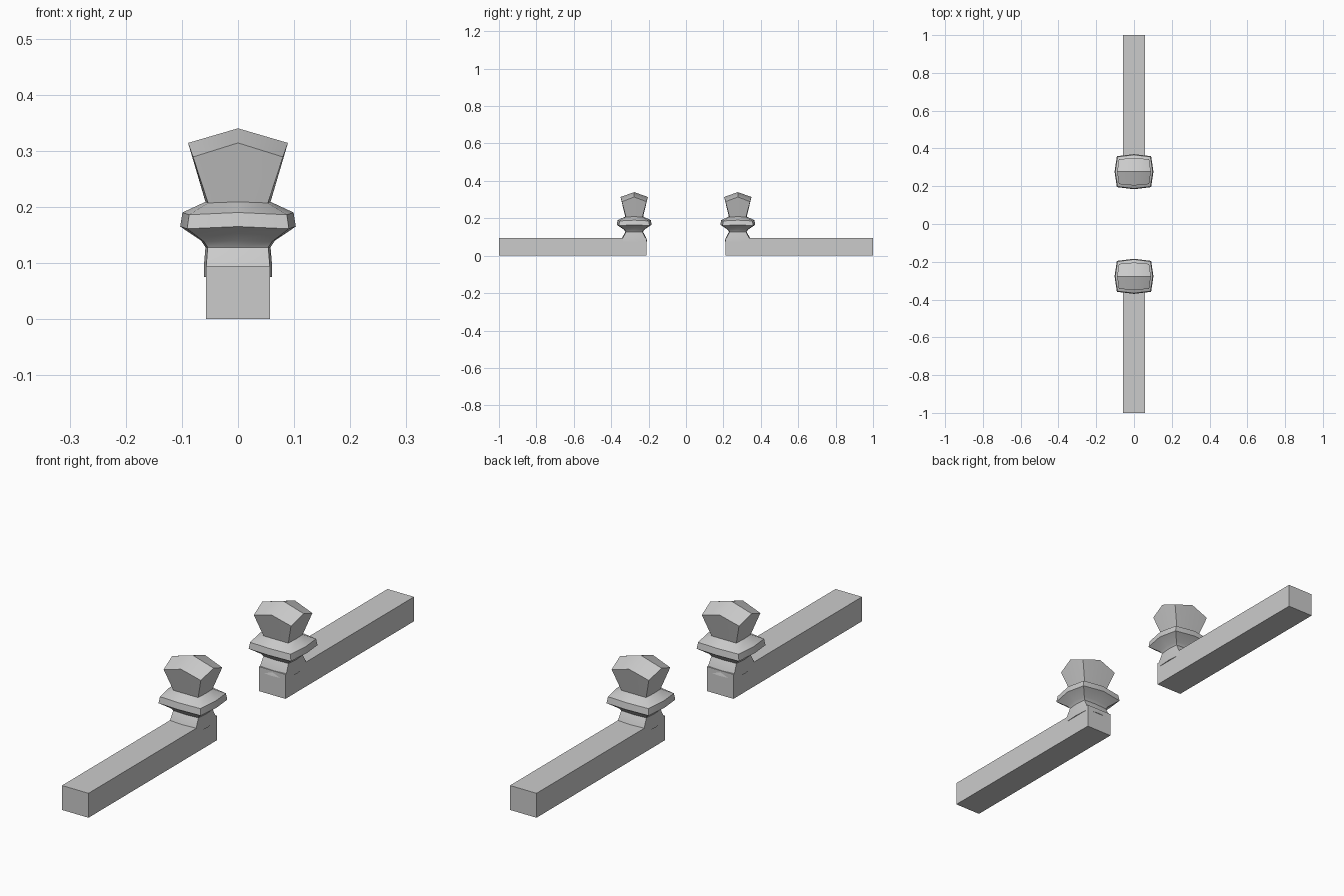
import bpy, bmesh

if "Cube" in bpy.data.objects:
    bpy.data.objects.remove(bpy.data.objects["Cube"])

# Post profile: z, half-width x, half-width y, corner shrink, corner drop
RINGS = [
    (0.075, 0.061, 0.070, 0.93, 0.0),
    (0.093, 0.061, 0.066, 0.93, 0.0),
    (0.128, 0.058, 0.047, 0.93, 0.0),
    (0.140, 0.066, 0.055, 0.92, 0.002),
    (0.165, 0.103, 0.093, 0.88, 0.004),
    (0.190, 0.099, 0.089, 0.88, 0.004),
    (0.209, 0.058, 0.048, 0.92, 0.002),
    (0.314, 0.089, 0.073, 0.90, 0.025),
]
OUTLINE = [(-1, -1), (0, -1), (1, -1), (1, 0), (1, 1), (0, 1), (-1, 1), (-1, 0)]


def finish(bm, name):
    bmesh.ops.recalc_face_normals(bm, faces=bm.faces[:])
    mesh = bpy.data.meshes.new(name)
    bm.to_mesh(mesh)
    bm.free()
    ob = bpy.data.objects.new(name, mesh)
    bpy.context.collection.objects.link(ob)
    return ob


def make_bar(name, side):
    bm = bmesh.new()
    bmesh.ops.create_cube(bm, size=1)
    for v in bm.verts:
        v.co = (v.co.x * 0.114, v.co.y * 0.79 + side * 0.605, v.co.z * 0.095 + 0.0475)
    return finish(bm, name)


def make_post(name, yc):
    bm = bmesh.new()
    loops = []
    for z, hx, hy, shrink, drop in RINGS:
        ring = []
        for sx, sy in OUTLINE:
            corner = sx != 0 and sy != 0
            k = shrink if corner else 1
            ring.append(bm.verts.new((sx * hx * k, yc + sy * hy * k, z - drop * corner)))
        loops.append(ring)
    for a, b in zip(loops, loops[1:]):
        for i in range(8):
            j = (i + 1) % 8
            bm.faces.new((a[i], a[j], b[j], b[i]))
    bm.faces.new(loops[0])
    # Domed cap: four quads meeting at the peak
    top = loops[-1]
    peak = bm.verts.new((0, yc, 0.34))
    for i in (0, 2, 4, 6):
        bm.faces.new((top[i - 1], top[i], top[i + 1], peak))
    ob = finish(bm, name)
    bpy.ops.object.select_all(action='DESELECT')
    bpy.context.view_layer.objects.active = ob
    ob.select_set(True)
    bpy.ops.object.shade_smooth_by_angle(angle=0.7)
    return ob


# Two rails, each with a turned post at its inner end
for label, side in (("front", -1), ("back", 1)):
    make_bar(label + "_rail", side)
    make_post(label + "_post", side * 0.277)
